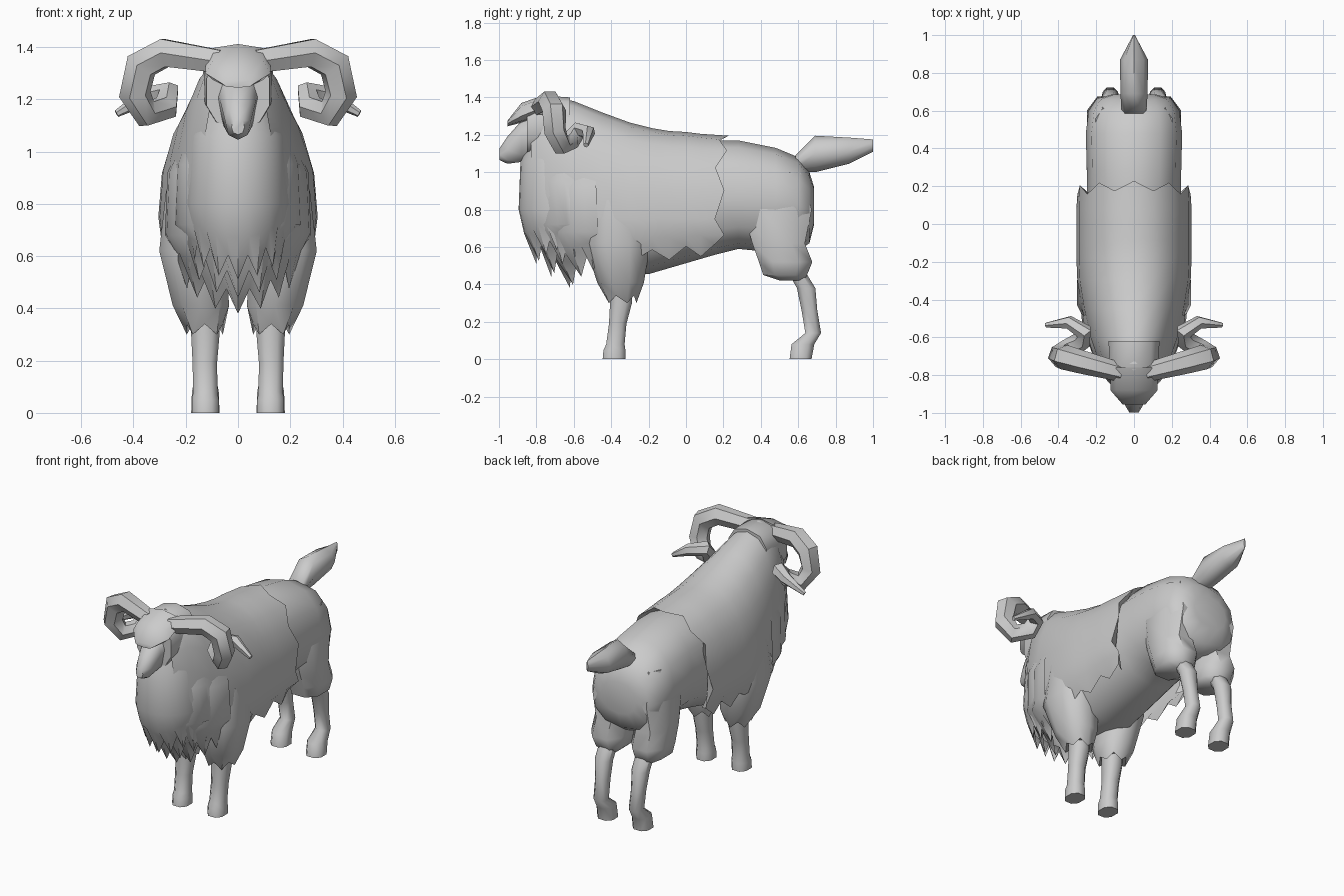
import bpy, bmesh, math
from math import sin, cos, pi, radians

if "Cube" in bpy.data.objects:
    bpy.data.objects.remove(bpy.data.objects["Cube"])


def finish(obj, mirror=False, angle=50):
    bpy.ops.object.select_all(action='DESELECT')
    obj.select_set(True)
    bpy.context.view_layer.objects.active = obj
    if mirror:
        mod = obj.modifiers.new("mirror", 'MIRROR')
        bpy.ops.object.modifier_apply(modifier=mod.name)
    bpy.ops.object.shade_smooth_by_angle(angle=radians(angle))
    return obj


def loft(name, rings, closed=True, mirror=False, angle=50):
    """Skin a list of equal point rings; closed rings are capped."""
    bm = bmesh.new()
    vs = [[bm.verts.new(p) for p in r] for r in rings]
    n = len(rings[0])
    for a, b in zip(vs, vs[1:]):
        for i in range(n if closed else n - 1):
            j = (i + 1) % n
            bm.faces.new((a[i], a[j], b[j], b[i]))
    if closed:
        bm.faces.new(vs[0])
        bm.faces.new(vs[-1])
    bmesh.ops.recalc_face_normals(bm, faces=bm.faces)
    me = bpy.data.meshes.new(name)
    bm.to_mesh(me)
    bm.free()
    obj = bpy.data.objects.new(name, me)
    bpy.context.collection.objects.link(obj)
    return finish(obj, mirror, angle)


def power(v, p):
    return math.copysign(abs(v) ** (2 / p), v)


def section(y, zb, zc, zt, w, n=12, p=2.0, hem=None):
    """Upright ring across y; hem (degrees) leaves it open underneath."""
    if hem is None:
        angs = [pi / 2 + 2 * pi * i / n for i in range(n)]
    else:
        h = radians(hem)
        angs = [-h + (pi + 2 * h) * i / (n - 1) for i in range(n)]
    pts = []
    for a in angs:
        s = power(sin(a), p)
        pts.append([w * power(cos(a), p), y, zc + s * ((zt - zc) if s > 0 else (zc - zb))])
    return pts


def limb_ring(z, x, y0, y1, rx, n=8):
    """Level ring spanning y0..y1."""
    return [[x + rx * power(cos(a), 2.4), (y0 + y1) / 2 + (y1 - y0) / 2 * power(sin(a), 2.4), z]
            for a in (2 * pi * (i + .5) / n for i in range(n))]


# trunk and rump
loft("body", [section(*r, p=2.3) for r in (
    (.685, .72, .82, .92, .12), (.66, .62, .80, 1.0, .20), (.60, .58, .82, 1.08, .24),
    (.48, .57, .85, 1.13, .255), (.28, .59, .85, 1.17, .25), (.16, .56, .85, 1.17, .25),
    (-.20, .455, .80, 1.17, .25), (-.50, .48, .80, 1.25, .21))])

# fleece blanket with ragged rear edge and hem
coat = [section(*r, n=15, p=2.2, hem=36) for r in (
    (.13, .50, .75, 1.16, .245), (.175, .50, .75, 1.195, .30), (.08, .49, .75, 1.205, .305),
    (0, .48, .75, 1.215, .305), (-.09, .46, .75, 1.22, .305), (-.18, .45, .75, 1.235, .305),
    (-.30, .44, .75, 1.265, .30), (-.45, .46, .76, 1.32, .275), (-.60, .50, .80, 1.38, .24),
    (-.74, .58, .88, 1.41, .19), (-.83, .68, .95, 1.30, .13))]
for i, p in enumerate(coat[1]):
    p[1] += (.03 if i % 2 else -.02) + .03 * max(0, (p[2] - 1.0) * 4)
for k, ring in enumerate(coat[1:8]):
    for p in (ring[0], ring[-1]):
        p[2] += -.04 if k % 2 else .02
loft("fleece_coat", coat, closed=False, angle=45)


# hanging wool bibs on the chest
def bib(name, rows, tip, notch, rise, cols=15):
    rings = []
    for k, (z, w, yf, yb) in enumerate(rows):
        ring = []
        for i in range(cols):
            t = -pi / 2 + pi * i / (cols - 1)
            zz = z
            if k == len(rows) - 1:
                zz = (tip if i % 2 else notch) + rise * sin(t) ** 2
            elif k == len(rows) - 2:
                zz = z + rise * sin(t) ** 2
            ring.append([w * sin(t), yb - (yb - yf) * cos(t), zz])
        rings.append(ring)
    return loft(name, rings, closed=False)


bib("upper_bib", ((1.25, .11, -.80, -.70), (1.06, .185, -.885, -.68), (.80, .20, -.895, -.68),
                  (.67, .195, -.865, -.67), (.55, .17, -.80, -.66)), .51, .60, .08)
bib("middle_bib", ((1.20, .15, -.76, -.60), (.95, .235, -.83, -.60), (.72, .245, -.83, -.58),
                   (.60, .23, -.78, -.57), (.45, .19, -.72, -.56)), .44, .54, .11)
bib("lower_bib", ((1.15, .17, -.72, -.50), (.92, .27, -.77, -.48), (.68, .28, -.77, -.47),
                  (.53, .25, -.70, -.46), (.40, .20, -.62, -.46)), .38, .47, .10)

# front legs: woolly sleeve over bare shank
sleeve = [limb_ring(*r, n=10) for r in (
    (.85, .17, -.52, -.20, .11), (.62, .172, -.54, -.19, .135),
    (.41, .142, -.475, -.225, .112), (.31, .127, -.425, -.265, .072))]
for i, p in enumerate(sleeve[-1]):
    p[2] += .03 if i % 2 else -.01
loft("front_leg_wool", sleeve, mirror=True)
loft("front_leg", [limb_ring(*r) for r in (
    (.40, .125, -.41, -.28, .06), (.30, .125, -.41, -.285, .058), (.19, .127, -.415, -.315, .05),
    (.08, .125, -.43, -.325, .05), (.05, .125, -.445, -.32, .055), (0, .125, -.45, -.32, .055))],
    mirror=True)

# hind legs: thigh and shank
loft("hind_thigh", [limb_ring(*r) for r in (
    (1.0, .13, .38, .62, .08), (.80, .14, .29, .685, .112), (.62, .14, .345, .645, .115),
    (.52, .142, .38, .685, .115), (.45, .138, .405, .655, .105), (.42, .13, .50, .635, .06))],
    mirror=True)
loft("hind_leg", [limb_ring(*r) for r in (
    (.47, .13, .54, .64, .055), (.38, .13, .59, .695, .052), (.26, .127, .615, .705, .043),
    (.14, .125, .635, .725, .043), (.08, .125, .56, .69, .055), (0, .125, .55, .675, .058))],
    mirror=True)

# tail
loft("tail", [section(*r, n=8) for r in (
    (.585, 1.0, 1.05, 1.09, .065), (.69, 1.0, 1.10, 1.195, .072),
    (.87, 1.045, 1.11, 1.185, .074), (1.0, 1.11, 1.14, 1.175, .005))])

# head: hood, brow tuft, muzzle
loft("head", [section(*r, n=10, p=2.5) for r in (
    (-.62, 1.12, 1.25, 1.40, .14), (-.77, 1.09, 1.25, 1.41, .135), (-.85, 1.09, 1.23, 1.36, .125))])
loft("brow", [section(*r, n=8, p=2.5) for r in (
    (-.76, 1.30, 1.35, 1.412, .125), (-.88, 1.265, 1.30, 1.37, .125),
    (-.955, 1.245, 1.26, 1.275, .06))])
loft("muzzle", [section(*r, n=8, p=2.3) for r in (
    (-.80, 1.08, 1.22, 1.31, .085), (-.88, 1.055, 1.20, 1.275, .07),
    (-.955, 1.045, 1.12, 1.19, .05), (-.998, 1.065, 1.095, 1.125, .025))])

# curled horns
cu = bpy.data.curves.new("horn", 'CURVE')
cu.dimensions = '3D'
cu.bevel_depth = 1
cu.bevel_resolution = 1
cu.use_fill_caps = True
path = ((.07, -.785, 1.345, .05), (.28, -.73, 1.378, .062), (.37, -.705, 1.33, .066),
        (.395, -.70, 1.22, .062), (.35, -.665, 1.145, .056), (.275, -.615, 1.17, .052),
        (.265, -.57, 1.225, .046), (.345, -.52, 1.215, .036), (.465, -.535, 1.145, .014))
sp = cu.splines.new('POLY')
sp.points.add(len(path) - 1)
for pt, (x, y, z, r) in zip(sp.points, path):
    pt.co = (x, y, z, 1)
    pt.radius = r
horn = bpy.data.objects.new("horn", cu)
bpy.context.collection.objects.link(horn)
bpy.ops.object.select_all(action='DESELECT')
horn.select_set(True)
bpy.context.view_layer.objects.active = horn
bpy.ops.object.convert(target='MESH')
finish(bpy.context.object, mirror=True)
